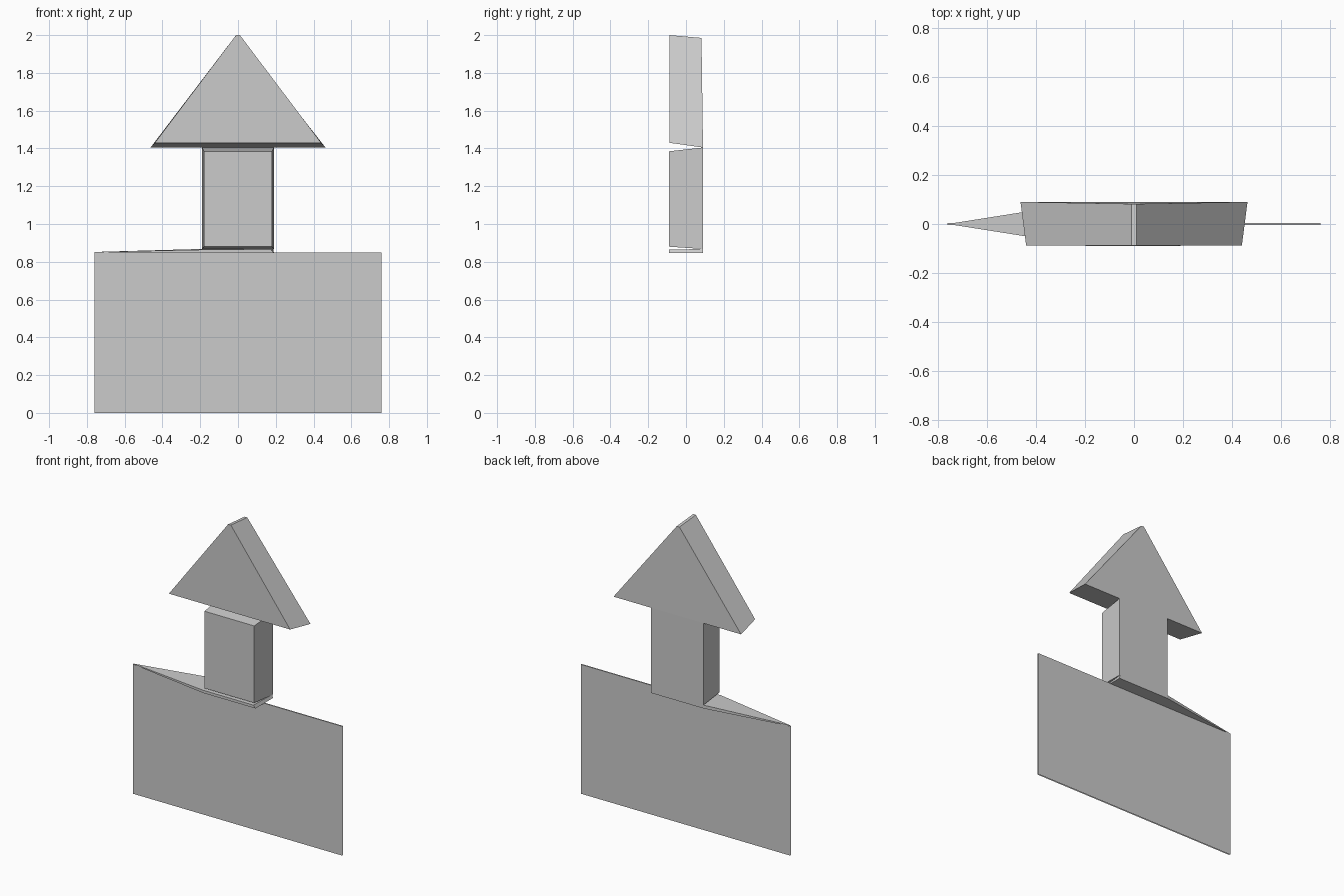
import bpy

if "Cube" in bpy.data.objects:
    bpy.data.objects.remove(bpy.data.objects["Cube"])


def mesh_object(name, verts, faces):
    mesh = bpy.data.meshes.new(name)
    mesh.from_pydata(verts, [], faces)
    mesh.update()
    obj = bpy.data.objects.new(name, mesh)
    bpy.context.collection.objects.link(obj)
    return obj


def loft(name, first, second):
    """Closed solid between two matching outlines."""
    n = len(first)
    sides = [(i, i + n, (i + 1) % n + n, (i + 1) % n) for i in range(n)]
    caps = [tuple(range(n)), tuple(reversed(range(n, 2 * n)))]
    return mesh_object(name, first + second, caps + sides)


def head_outline(half, low, high, y_low, y_high):
    return [(-half, y_low, low), (half, y_low, low),
            (0.01, y_high, high), (-0.01, y_high, high)]


def stem_outline(half, low, high, y):
    return [(-half, y, low), (half, y, low), (half, y, high), (-half, y, high)]


# arrow head, tapering towards the front
loft("arrow_head",
     head_outline(0.44, 1.43, 2.0, -0.088, -0.088),
     head_outline(0.463, 1.405, 1.985, 0.09, 0.082))

# arrow stem, bevelled the same way
loft("arrow_stem",
     stem_outline(0.18, 0.88, 1.385, -0.09),
     stem_outline(0.19, 0.868, 1.405, 0.09))

# pointed ledge between the stem and the panel
loft("ledge",
     [(-0.76, 0, 0.846), (-0.19, -0.09, 0.846), (0.19, -0.09, 0.846),
      (0.19, 0.09, 0.846), (-0.19, 0.09, 0.846)],
     [(-0.76, 0, 0.852), (-0.19, -0.09, 0.864), (0.175, -0.09, 0.864),
      (0.187, 0.09, 0.868), (-0.19, 0.09, 0.868)])

# thin sign panel: front sheet, back sheet and narrow top strip
w, t, h = 0.76, 0.004, 0.848
mesh_object("panel",
            [(x, y, z) for y in (-t, t) for x, z in
             ((-w, 0), (w, 0), (w, h), (-w, h))],
            [(0, 1, 2, 3), (5, 4, 7, 6), (3, 2, 6, 7)])
